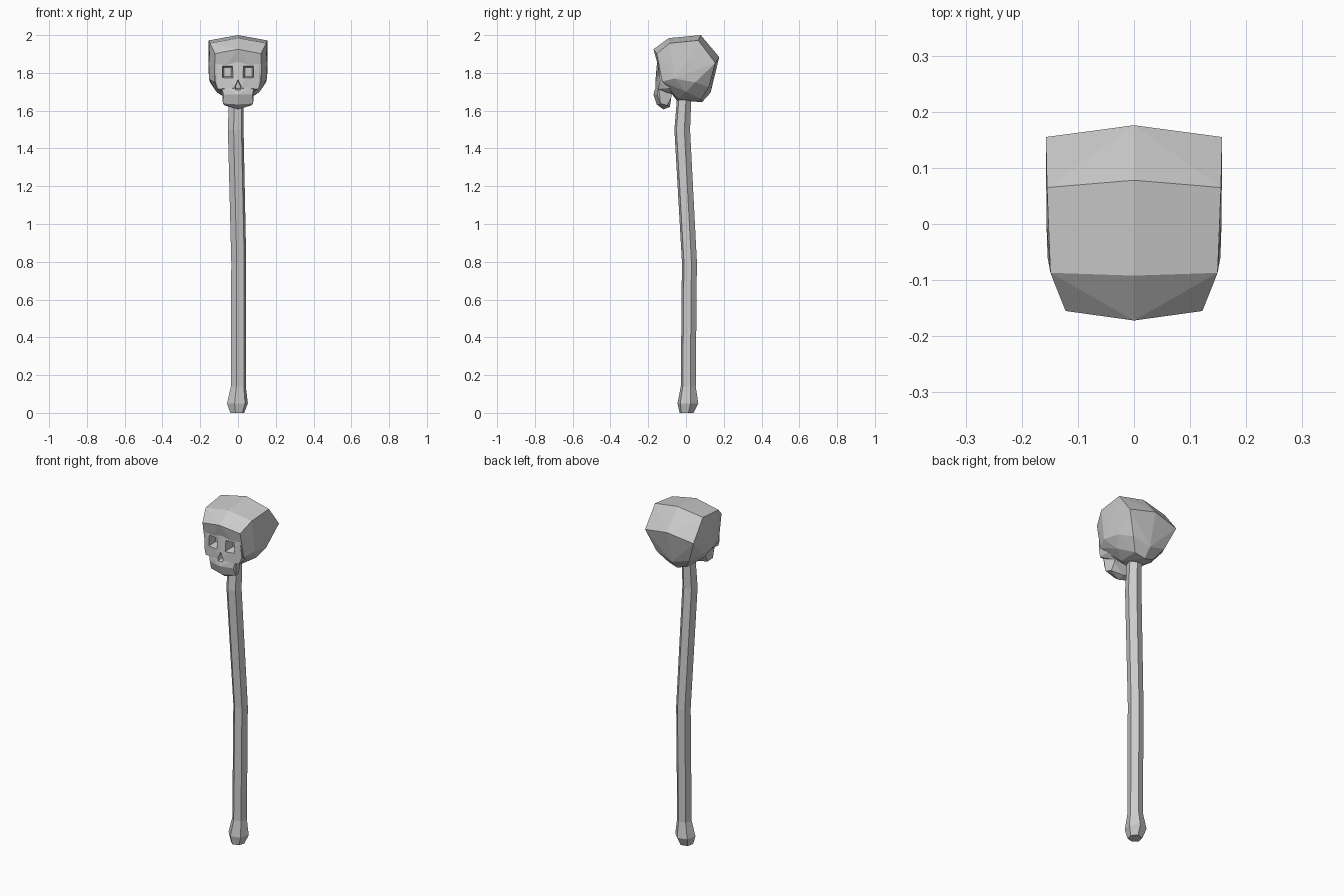
import bpy, bmesh
from math import cos, sin, radians

if "Cube" in bpy.data.objects:
    bpy.data.objects.remove(bpy.data.objects["Cube"])


def finish(bm, name, helper=False):
    bmesh.ops.recalc_face_normals(bm, faces=bm.faces)
    mesh = bpy.data.meshes.new(name)
    bm.to_mesh(mesh)
    bm.free()
    obj = bpy.data.objects.new(name, mesh)
    bpy.context.collection.objects.link(obj)
    obj.hide_render = helper
    obj.hide_viewport = helper
    return obj


def hull(name, points, mirror=True, helper=False):
    """Faceted convex solid; points given for x >= 0 are mirrored."""
    pts = list(points)
    if mirror:
        pts += [(-x, y, z) for x, y, z in points if x > 0]
    bm = bmesh.new()
    for p in pts:
        bm.verts.new(p)
    res = bmesh.ops.convex_hull(bm, input=bm.verts)
    junk = [v for v in res["geom_interior"] if isinstance(v, bmesh.types.BMVert)]
    bmesh.ops.delete(bm, geom=junk, context='VERTS')
    bmesh.ops.dissolve_limit(bm, angle_limit=radians(1), verts=bm.verts, edges=bm.edges)
    return finish(bm, name, helper)


def boolean(target, other, op):
    mod = target.modifiers.new(other.name, 'BOOLEAN')
    mod.operation = op
    mod.solver = 'EXACT'
    mod.object = other


# Crooked hexagonal shaft with a knobbed foot: z, centre x, centre y, radius
SIDES = 6
rings = [(0, -.004, .003, .038), (.05, -.003, .01, .057), (.14, .002, .012, .041),
         (.80, .004, .018, .041), (1.50, -.012, -.02, .043), (1.68, -.010, -.009, .039)]
bm = bmesh.new()
loops = []
for z, cx, cy, r in rings:
    angles = [radians(15 + 360 * i / SIDES) for i in range(SIDES)]
    loops.append([bm.verts.new((cx + r * cos(a), cy + r * sin(a), z)) for a in angles])
for a, b in zip(loops, loops[1:]):
    for i in range(SIDES):
        j = (i + 1) % SIDES
        bm.faces.new((a[i], a[j], b[j], b[i]))
bm.faces.new(loops[0])
bm.faces.new(loops[-1])
finish(bm, "staff_shaft")

# Cranium with overhanging brow
skull = hull("skull", [
    (0, -.172, 1.925), (0, -.092, 1.984), (0, .078, 2.0), (0, .176, 1.884),
    (0, .13, 1.695), (0, .085, 1.645), (0, -.05, 1.655), (0, -.153, 1.862),
    (.122, -.155, 1.902), (.149, -.087, 1.957), (.155, .065, 1.972),
    (.157, .155, 1.853), (.156, .0, 1.86), (.154, -.06, 1.77), (.148, .05, 1.75),
    (.105, .12, 1.725), (.06, .08, 1.662), (.055, -.04, 1.665),
    (.115, 0, 1.70), (.125, -.125, 1.755), (.115, -.143, 1.84)])

# Face block and jaw
face = hull("face_block", [
    (.115, -.144, 1.845), (0, -.153, 1.862), (.122, -.138, 1.755), (.108, -.146, 1.715),
    (0, -.165, 1.72), (.1, -.08, 1.85), (.105, -.085, 1.72), (.06, -.075, 1.685)],
    helper=True)
jaw = hull("jaw", [
    (.088, -.145, 1.73), (0, -.16, 1.74), (.076, -.152, 1.685), (0, -.172, 1.685),
    (.080, -.135, 1.638), (0, -.155, 1.633), (0, -.12, 1.607), (.07, -.1, 1.628),
    (0, -.085, 1.62), (.068, -.078, 1.67), (.07, -.078, 1.73)], helper=True)
boolean(skull, face, 'UNION')
boolean(skull, jaw, 'UNION')

# Tapered eye sockets
for side, label in ((-1, "left"), (1, "right")):
    pts = []
    for y, x0, x1, z0, z1 in ((-.20, .021, .091, .767, .844), (-.10, .036, .075, .782, .828)):
        pts += [(side * x, y, 1 + z) for x in (x0, x1) for z in (z0, z1)]
    boolean(skull, hull(label + "_eye_cutter", pts, False, True), 'DIFFERENCE')

# Pointed nose hole
nose = []
for y, s in ((-.20, 1.15), (-.125, .7)):
    nose += [(0, y, 1.735 + .032 * s), (.018 * s, y, 1.735 - .008 * s),
             (.015 * s, y, 1.735 - .026 * s)]
boolean(skull, hull("nose_cutter", nose, helper=True), 'DIFFERENCE')
